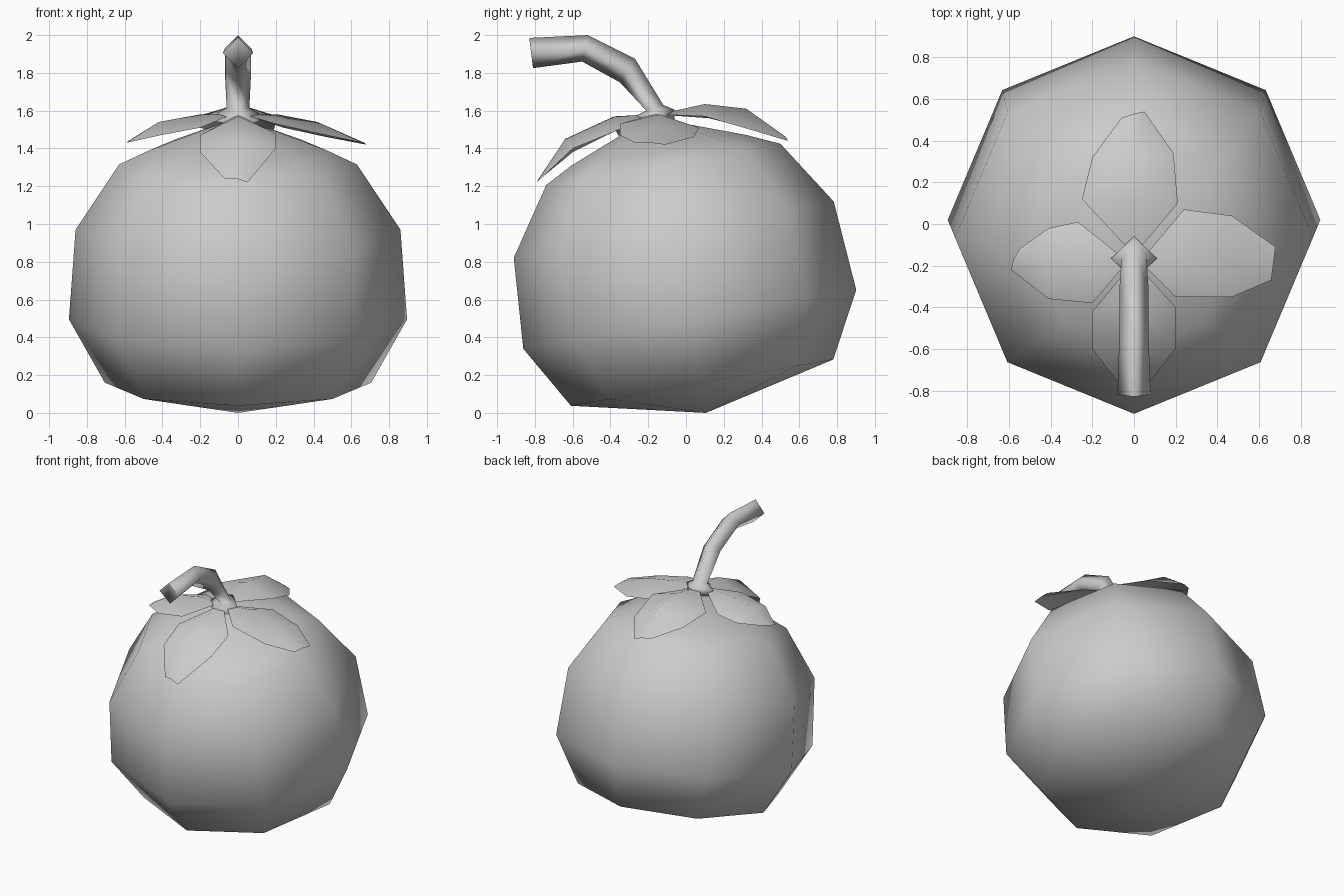
import bpy, bmesh
from math import sin, cos, pi, radians
from mathutils import Vector

if "Cube" in bpy.data.objects:
    bpy.data.objects.remove(bpy.data.objects["Cube"])


def make(name, rings, closed=True, cap_start=False, cap_end=False, smooth=180):
    """Skin a list of vertex rings (a one-point ring is a pole)."""
    bm = bmesh.new()
    rows = [[bm.verts.new(p) for p in r] for r in rings]
    for a, b in zip(rows, rows[1:]):
        n = max(len(a), len(b))
        for i in range(n if closed else n - 1):
            j = (i + 1) % n
            if len(a) == 1:
                bm.faces.new((a[0], b[j], b[i]))
            elif len(b) == 1:
                bm.faces.new((a[i], a[j], b[0]))
            else:
                bm.faces.new((a[i], a[j], b[j], b[i]))
    if cap_start:
        bm.faces.new(rows[0])
    if cap_end:
        bm.faces.new(rows[-1])
    bmesh.ops.recalc_face_normals(bm, faces=bm.faces[:])
    if not closed:
        bm.normal_update()
        if sum(f.normal.z for f in bm.faces) < 0:
            bmesh.ops.reverse_faces(bm, faces=bm.faces[:])
    me = bpy.data.meshes.new(name)
    bm.to_mesh(me)
    bm.free()
    ob = bpy.data.objects.new(name, me)
    bpy.context.collection.objects.link(ob)
    bpy.ops.object.select_all(action='DESELECT')
    ob.select_set(True)
    bpy.context.view_layer.objects.active = ob
    bpy.ops.object.shade_smooth_by_angle(angle=radians(smooth))
    return ob


# Fruit body: eight-sided, leaning ten degrees to the front
tilt = radians(10)
side = Vector((0, cos(tilt), sin(tilt)))
body = [(0.105, 0.0, 0), (0.085, 0.16, 0.705), (0.02, 0.495, 0.895),
        (-0.065, 0.97, 0.86), (-0.12, 1.315, 0.63), (-0.145, 1.39, 0.47),
        (-0.19, 1.565, 0)]
rings = []
for y, z, r in body:
    c = Vector((0, y, z))
    if r == 0:
        rings.append([c])
    else:
        rings.append([c + Vector((r * cos(k * pi / 4), 0, 0)) + side * r * sin(k * pi / 4)
                      for k in range(8)])
make("fruit_body", rings)

# Leaves: arched sheets, each row is edge, ridge, edge
leaves = {
    "leaf_front": [
        [(0, -0.18, 1.58)],
        [(-0.2, -0.42, 1.47), (0, -0.38, 1.57), (0.2, -0.40, 1.48)],
        [(-0.2, -0.60, 1.38), (0, -0.64, 1.45), (0.2, -0.60, 1.40)],
        [(-0.07, -0.77, 1.24), (-0.01, -0.78, 1.24), (0.05, -0.79, 1.22)]],
    "leaf_back": [
        [(0, -0.15, 1.58)],
        [(-0.25, 0.12, 1.56), (0, 0.10, 1.635), (0.21, 0.10, 1.57)],
        [(-0.2, 0.32, 1.51), (0, 0.32, 1.61), (0.19, 0.34, 1.50)],
        [(-0.06, 0.51, 1.46), (0, 0.53, 1.46), (0.05, 0.54, 1.44)]],
    "leaf_right": [
        [(0.03, -0.18, 1.58)],
        [(0.24, 0.07, 1.51), (0.21, -0.14, 1.58), (0.20, -0.35, 1.53)],
        [(0.47, 0.04, 1.46), (0.42, -0.15, 1.54), (0.47, -0.35, 1.47)],
        [(0.68, -0.11, 1.42), (0.67, -0.19, 1.43), (0.66, -0.27, 1.43)]],
    "leaf_left": [
        [(-0.03, -0.18, 1.58)],
        [(-0.27, 0.01, 1.51), (-0.20, -0.17, 1.58), (-0.20, -0.38, 1.51)],
        [(-0.41, -0.02, 1.47), (-0.42, -0.18, 1.54), (-0.41, -0.36, 1.47)],
        [(-0.55, -0.12, 1.45), (-0.58, -0.17, 1.44), (-0.59, -0.22, 1.43)]],
}
for name, rows in leaves.items():
    make(name, rows, closed=False)

# Stem: diamond section with a flared foot, bending to the front
stem = [((-0.06, 1.55), (-0.27, 1.53), 0.11), ((-0.06, 1.605), (-0.27, 1.57), 0.11),
        ((-0.12, 1.63), (-0.21, 1.60), 0.06), ((-0.27, 1.875), (-0.35, 1.75), 0.07),
        ((-0.52, 2.0), (-0.55, 1.86), 0.07), ((-0.83, 1.985), (-0.81, 1.825), 0.08)]
rings = []
for (ty, tz), (by, bz), w in stem:
    my, mz = (ty + by) / 2, (tz + bz) / 2
    rings.append([(0, ty, tz), (w, my, mz), (0, by, bz), (-w, my, mz)])
make("stem", rings, cap_start=True, cap_end=True, smooth=91)
